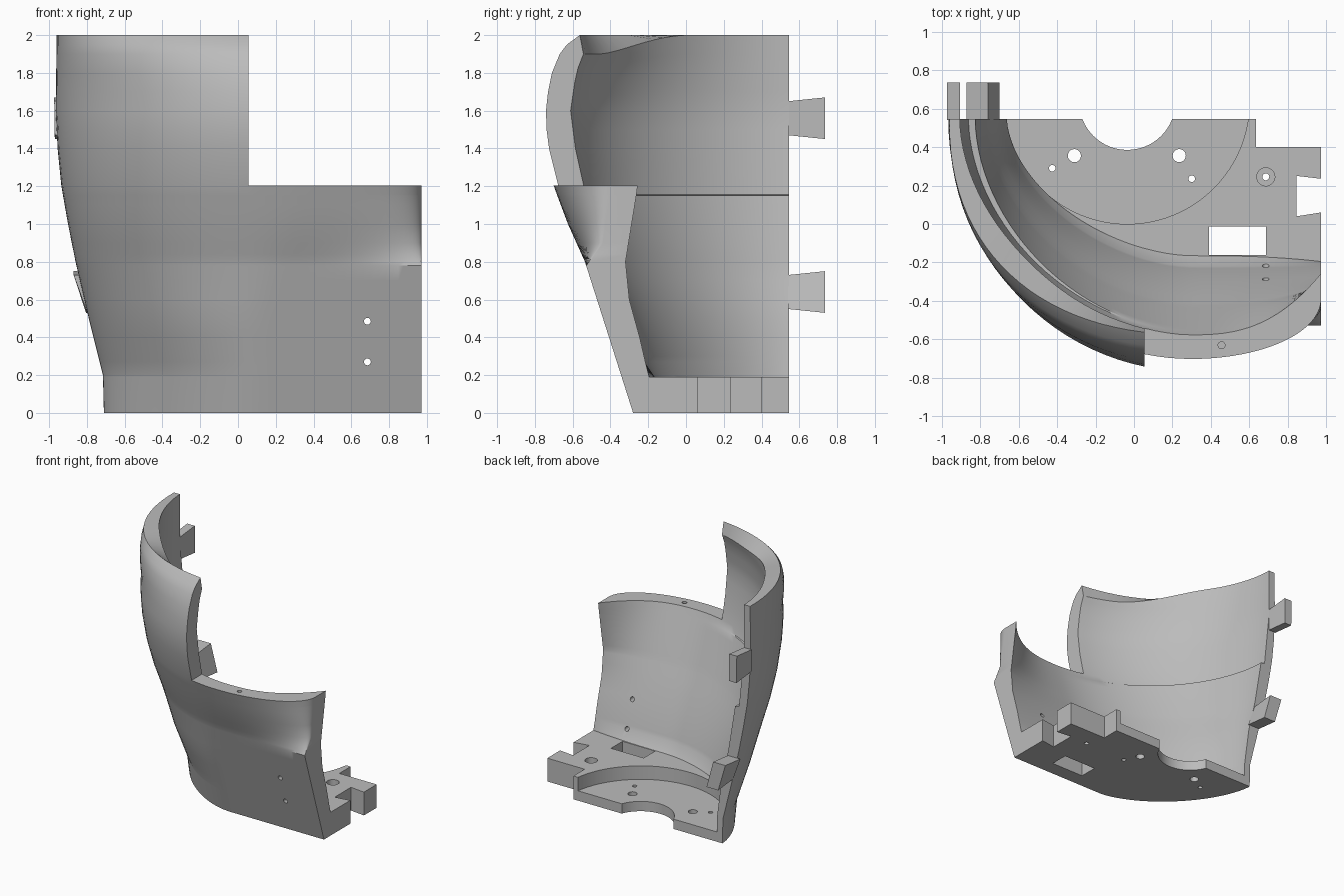
import bpy, bmesh, math
from mathutils import Matrix

cube = bpy.data.objects.get("Cube")
if cube:
    bpy.data.objects.remove(cube)

grey = bpy.data.materials.new("plain_grey")
grey.use_nodes = True
grey.diffuse_color = (0.5, 0.5, 0.5, 1)
grey.node_tree.nodes["Principled BSDF"].inputs["Base Color"].default_value = (0.5, 0.5, 0.5, 1)

BACK, STEP, END = 0.545, 0.055, 0.972     # back edge y, step x, left end x
STEP_Z, DECK, LEDGE = 1.205, 0.19, 1.15

# Height profiles of the wall: (z, distance)
SIDE_OUT = [(0, .71), (.2, .715), (.5, .79), (.8, .86), (1, .9), (1.2, .935), (1.4, .955), (1.6, .965), (2, .96)]
SIDE_IN = [(.19, .66), (.53, .705), (.75, .76), (LEDGE, .825), (LEDGE + .005, .86), (1.6, .905), (2, .905)]
FRONT_OUT = [(0, .28), (.8, .535), (1, .625), (1.2, .7), (1.4, .75), (1.5, .763), (1.6, .766),
             (1.7, .755), (1.8, .73), (1.9, .685), (1.95, .645), (2, .575)]
FRONT_IN = [(.19, .165), (.27, .22), (.4, .26), (.6, .335), (.8, .42), (1.2, .575), (1.4, .62),
            (1.6, .645), (1.8, .615), (1.9, .575), (2, .55)]
CURL_OUT = [(.78, 0), (.9, .14), (1.2, .31)]
CURL_IN = [(.19, -.03), (.27, .005), (.4, .015), (.6, .035), (.8, .1), (1.2, .32)]
ROUND_OUT = [(.2, 1.62), (1, 2), (1.7, 2), (2, 2.25)]
ROUND_IN = [(.2, 1.75), (1, 1.85)]
CENTRE_OUT = [(0, .11), (.5, .12), (1, .3)]
CENTRE_IN = 0.3


def lerp(table, z):
    if z <= table[0][0]:
        return table[0][1]
    for (z0, v0), (z1, v1) in zip(table, table[1:]):
        if z <= z1:
            return v0 + (v1 - v0) * (z - z0) / (z1 - z0)
    return table[-1][1]


def wall_point(s, z, inner):
    """s from 0 to 1 runs round the side, s from 1 to 2 along the front."""
    if inner:
        f = max(0, min(1, (s - 0.4) / 0.45))
        z -= 0.1 * f * f * (3 - 2 * f) * max(0, (z - 1.6) / 0.4)
    front = lerp(FRONT_IN if inner else FRONT_OUT, z)
    side = lerp(SIDE_IN if inner else SIDE_OUT, z)
    centre = CENTRE_IN if inner else lerp(CENTRE_OUT, z)
    n, width = lerp(ROUND_IN if inner else ROUND_OUT, z), centre + side
    if s <= 1:
        stop = math.acos(((centre - STEP) / width) ** (n / 2))
        x = centre - width * math.cos(s * stop) ** (2 / n)
    else:
        x = STEP + (END - STEP) * math.sin((s - 1) * math.pi / 2)
    across = max(0, min(1, (centre - x) / width))
    y = BACK - (BACK + front) * (1 - across ** n) ** (1 / n)
    u = max(0, min(1, (x - 0.3) / (END - 0.3)))
    if inner:
        y += lerp(CURL_IN, z) * u ** 2.6
    else:
        y += lerp(CURL_OUT, z) * (1 - math.sqrt(1 - u * u))
    return (x, y, z)


def make_object(name, bm):
    bmesh.ops.recalc_face_normals(bm, faces=bm.faces)
    mesh = bpy.data.meshes.new(name)
    bm.to_mesh(mesh)
    bm.free()
    obj = bpy.data.objects.new(name, mesh)
    bpy.context.collection.objects.link(obj)
    mesh.materials.append(grey)
    return obj


def prism(name, outline, z0, z1):
    bm = bmesh.new()
    face = bm.faces.new([bm.verts.new((x, y, z0)) for x, y in outline])
    new = bmesh.ops.extrude_face_region(bm, geom=[face])["geom"]
    bmesh.ops.translate(bm, vec=(0, 0, z1 - z0), verts=[v for v in new if isinstance(v, bmesh.types.BMVert)])
    return make_object(name, bm)


def cylinder(x, y, z, radius, depth, along_y=False, sides=32):
    bm = bmesh.new()
    turn = Matrix.Rotation(math.pi / 2 if along_y else 0, 4, "X")
    bmesh.ops.create_cone(bm, cap_ends=True, segments=sides, radius1=radius, radius2=radius,
                          depth=depth, matrix=Matrix.Translation((x, y, z)) @ turn)
    return make_object("cutter", bm)


def activate(obj):
    bpy.ops.object.select_all(action="DESELECT")
    obj.select_set(True)
    bpy.context.view_layer.objects.active = obj


def cut(obj, cutter):
    cutter.hide_render = True
    mod = obj.modifiers.new("cut", "BOOLEAN")
    mod.operation, mod.solver, mod.object = "DIFFERENCE", "EXACT", cutter
    activate(obj)
    bpy.ops.object.modifier_apply(modifier=mod.name)
    bpy.data.objects.remove(cutter)


def shade(obj):
    activate(obj)
    bpy.ops.object.shade_smooth_by_angle(angle=math.radians(28))


# Curved wall: tall round the side, stepped down along the front, with a thin ledge inside
COLS = 24
rows = sorted({i / 10 for i in range(21) if i != 12} | {DECK, 0.27, 0.78, 0.84, LEDGE, LEDGE + .005, STEP_Z, 1.95})
bm = bmesh.new()
grid = {}


def vert(i, j, inner):
    key = (i, j, inner)
    if key not in grid:
        grid[key] = bm.verts.new(wall_point(i / COLS, rows[j], inner))
    return grid[key]


def has_cell(i, j):
    if not (0 <= i < 2 * COLS and 0 <= j < len(rows) - 1):
        return False
    return i < COLS or rows[j + 1] <= STEP_Z


for i in range(2 * COLS):
    for j in range(len(rows) - 1):
        if not has_cell(i, j):
            continue
        ring = [(i, j), (i + 1, j), (i + 1, j + 1), (i, j + 1)]
        for inner in (False, True):
            bm.faces.new([vert(a, b, inner) for a, b in ring])
        for k, (di, dj) in enumerate([(0, -1), (1, 0), (0, 1), (-1, 0)]):
            if not has_cell(i + di, j + dj):
                p, q = ring[k], ring[(k + 1) % 4]
                bm.faces.new([vert(*p, False), vert(*q, False), vert(*q, True), vert(*p, True)])
wall = make_object("curved_wall", bm)
for z in (0.27, 0.485):
    cut(wall, cylinder(0.685, -0.35, z, 0.018, 0.5, along_y=True))
cut(wall, cylinder(0.455, -0.63, STEP_Z, 0.018, 0.16))
shade(wall)

# Base plate with dovetail notch and round bay at the back
outline = []
for i in range(2 * COLS + 1):
    a, b = wall_point(i / COLS, DECK, True), wall_point(i / COLS, 0, False)
    outline.append((a[0] * 0.7 + b[0] * 0.3, a[1] * 0.7 + b[1] * 0.3))
outline += [(END, 0.06), (0.845, 0.04), (0.845, 0.25), (END, 0.235), (END, 0.4), (0.635, 0.4), (0.635, BACK)]
plate = prism("base_plate", outline, 0, DECK)
CX, CY = -0.035, 0.635
cut(plate, cylinder(CX, CY, 0.58, 0.635, 1, sides=96))
cut(plate, cylinder(CX, CY, 0, 0.25, 1, sides=64))
cut(plate, prism("cutter", [(0.39, -0.16), (0.685, -0.16), (0.685, -0.012), (0.39, -0.012)], -1, 1))
for x, y, radius in [(-0.31, 0.355, 0.034), (0.235, 0.355, 0.034), (-0.425, 0.29, 0.017),
                     (0.3, 0.235, 0.017), (0.685, 0.245, 0.018)]:
    cut(plate, cylinder(x, y, 0, radius, 1))
cut(plate, cylinder(0.685, 0.245, 0.6, 0.047, 1))
shade(plate)


# Dovetail tabs on the back edge of the wall
def tab(name, z0, z1, low, high):
    bm = bmesh.new()
    ends = []
    for y, inset in ((BACK - 0.004, 0.02), (0.735, 0)):
        ends.append([bm.verts.new((x, y, z)) for x, z in (
            (low[0], z0 + inset), (low[1], z0 + inset), (high[1], z1 - inset), (high[0], z1 - inset))])
    for end in ends:
        bm.faces.new(end)
    for k in range(4):
        n = (k + 1) % 4
        bm.faces.new([ends[0][k], ends[0][n], ends[1][n], ends[1][k]])
    make_object(name, bm)


tab("upper_tab", 1.45, 1.67, (-0.97, -0.905), (-0.973, -0.905))
tab("lower_tab", 0.53, 0.75, (-0.805, -0.70), (-0.87, -0.76))
